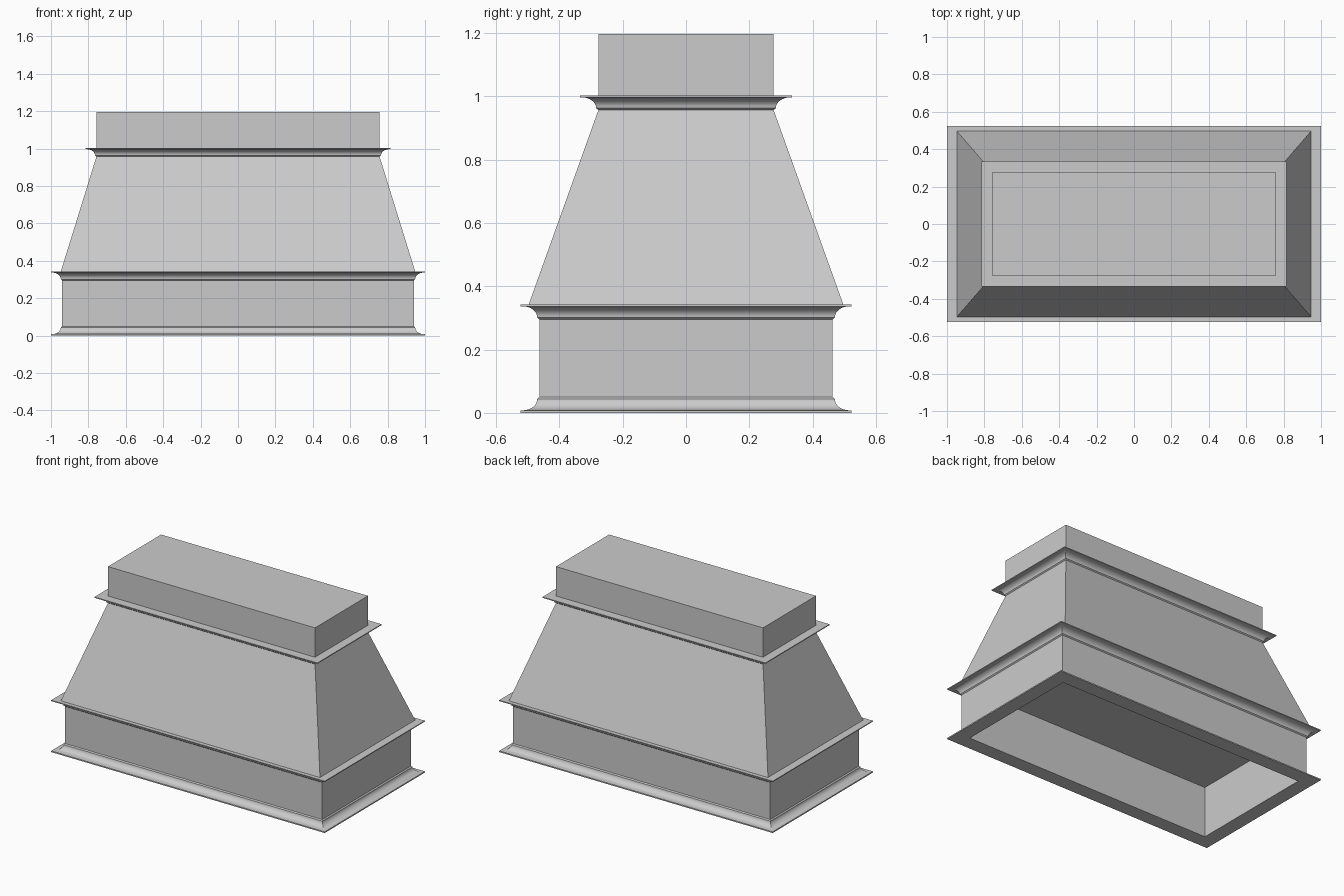
import bpy, bmesh, math

cube = bpy.data.objects.get("Cube")
if cube:
    bpy.data.objects.remove(cube, do_unlink=True)

# One plain grey finish
grey = bpy.data.materials.new("light_grey")
grey.use_nodes = True
colour = (0.6, 0.6, 0.6, 1)
grey.diffuse_color = colour
grey.node_tree.nodes["Principled BSDF"].inputs["Base Color"].default_value = colour


def rect_loft(name, rings, cap_first=False, cap_last=False, closed=False):
    """Join rectangles (half x, half y, z) into a four-sided shell."""
    bm = bmesh.new()
    loops = [[bm.verts.new((sx * x, sy * y, z))
              for sx, sy in ((-1, -1), (1, -1), (1, 1), (-1, 1))]
             for x, y, z in rings]
    pairs = list(zip(loops, loops[1:]))
    if closed:
        pairs.append((loops[-1], loops[0]))
    for a, b in pairs:
        for i in range(4):
            j = (i + 1) % 4
            bm.faces.new((a[i], a[j], b[j], b[i]))
    if cap_first:
        bm.faces.new(loops[0][::-1])
    if cap_last:
        bm.faces.new(loops[-1])
    bmesh.ops.recalc_face_normals(bm, faces=bm.faces)
    mesh = bpy.data.meshes.new(name)
    bm.to_mesh(mesh)
    bm.free()
    mesh.materials.append(grey)
    obj = bpy.data.objects.new(name, mesh)
    bpy.context.collection.objects.link(obj)
    return obj


def moulding(name, x, y, z_wall, z_lip, reach, lip, inset, steps=8):
    """Mitred cove around a box: hollow curve from the wall out to a flat lip."""
    d = math.copysign(1, z_lip - z_wall)
    step = 0.12 * reach                      # small fillets at both ends
    z0, z1 = z_wall + d * 0.006, z_lip - d * lip
    profile = [(-inset, z_wall), (0, z_wall), (step, z0)]
    run, rise = reach - 2 * step, z1 - z0
    for i in range(1, steps + 1):
        t = i / steps * math.pi / 2
        profile.append((step + run * (1 - math.cos(t)), z0 + rise * math.sin(t)))
    profile += [(reach, z1), (reach, z_lip), (-inset, z_lip)]
    obj = rect_loft(name, [(x + o, y + o, z) for o, z in profile], closed=True)
    bpy.ops.object.select_all(action="DESELECT")
    obj.select_set(True)
    bpy.context.view_layer.objects.active = obj
    bpy.ops.object.shade_smooth_by_angle(angle=math.radians(30))


BASE = (0.94, 0.463)
INNER = (0.905, 0.428)
NECK = (0.757, 0.277)

# Hollow lower band, open underneath
rect_loft("lower_band", [(*BASE, 0.04), (*BASE, 0.335), (*INNER, 0.335), (*INNER, 0.04)],
          closed=True)

# Tapered canopy, its underside closing the cavity
rect_loft("tapered_canopy", [(0.95, 0.5, 0.335), (*NECK, 0.957)], True, True)

# Chimney box
rect_loft("chimney_box", [(*NECK, 0.957), (*NECK, 1.197)], True, True)

# Trim: foot, middle and top mouldings
moulding("foot_moulding", *BASE, 0.05, 0, 0.06, 0.008, 0.035)
moulding("middle_moulding", *BASE, 0.295, 0.343, 0.06, 0.006, 0.02)
moulding("top_moulding", *NECK, 0.957, 1.003, 0.058, 0.006, 0.02)
